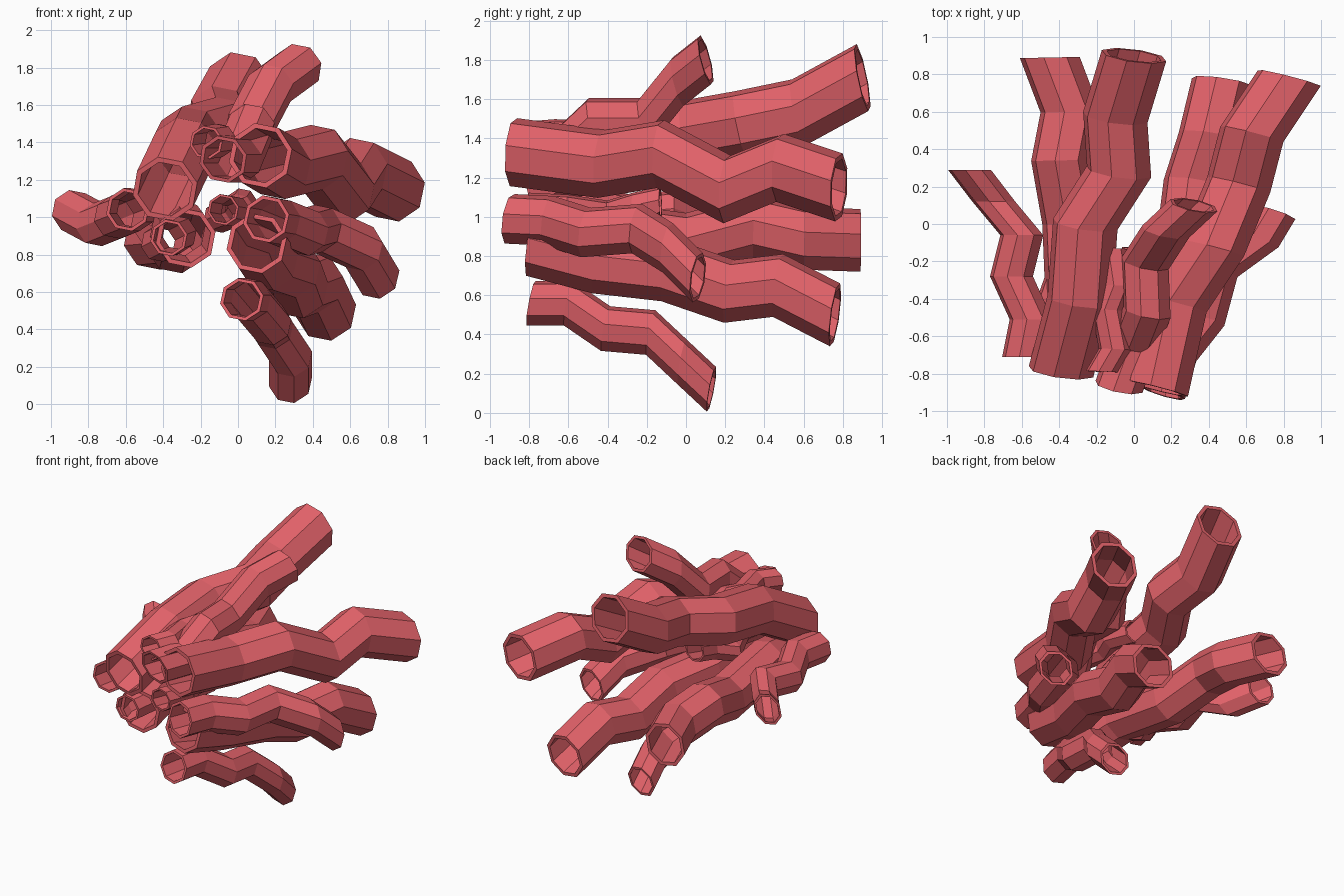
import bpy, bmesh, math
from mathutils import Vector

if "Cube" in bpy.data.objects:
    bpy.data.objects.remove(bpy.data.objects["Cube"])

SIDES = 8
mat = bpy.data.materials.new("tube_red")
mat.diffuse_color = (0.75, 0.12, 0.14, 1)
mat.use_nodes = True
mat.node_tree.nodes["Principled BSDF"].inputs["Base Color"].default_value = mat.diffuse_color


def tube(name, radius, path, lean=0.6, wall=0.16):
    """Hollow, open-ended octagonal tube; all its rings share one facing direction."""
    pts = [Vector(p) for p in path]
    d = pts[-1] - pts[0]
    t = Vector((d.x * lean, d.y, d.z * lean)).normalized()
    side = t.cross(Vector((0, 0, 1))).normalized()
    up = side.cross(t)
    bm = bmesh.new()
    outer, inner = [], []
    for p in pts:
        for rings, r in ((outer, radius), (inner, radius * (1 - wall))):
            ring = []
            for k in range(SIDES):
                a = math.tau * (k + 0.25) / SIDES
                ring.append(bm.verts.new(p + r * (math.cos(a) * side + math.sin(a) * up)))
            rings.append(ring)
    # skin outside, far rim, inside and near rim as one closed loop of rings
    loop = outer + inner[::-1]
    for a, b in zip(loop, loop[1:] + loop[:1]):
        for k in range(SIDES):
            n = (k + 1) % SIDES
            bm.faces.new((a[k], a[n], b[n], b[k]))
    bmesh.ops.recalc_face_normals(bm, faces=bm.faces)
    mesh = bpy.data.meshes.new(name)
    bm.to_mesh(mesh)
    bm.free()
    mesh.materials.append(mat)
    obj = bpy.data.objects.new(name, mesh)
    bpy.context.collection.objects.link(obj)


# large tubes
tube("upper_right_tube", 0.177, [(.12, -.88, 1.33), (.22, -.43, 1.27), (.42, -.13, 1.32),
                                (.56, .21, 1.14), (.63, .48, 1.25), (.83, .78, 1.15)])
tube("upper_back_tube", 0.178, [(-.39, -.79, 1.15), (-.29, -.41, 1.36), (-.26, 0, 1.42),
                               (-.08, .28, 1.47), (-.1, .57, 1.53), (0, .9, 1.71)])
tube("left_back_tube", 0.163, [(-.28, -.76, .89), (-.31, -.5, .93), (-.33, 0, .86),
                              (-.39, .34, .95), (-.34, .6, .89), (-.45, .89, .88)], 0.2)
tube("lower_right_tube", 0.165, [(.1, -.79, .86), (.16, -.45, .77), (.28, -.1, .73),
                                (.32, .22, .62), (.4, .47, .65), (.47, .76, .5)])
# medium tubes
tube("top_tube", 0.132, [(-.08, -.87, 1.31), (0, -.65, 1.31), (.07, -.47, 1.48),
                         (.06, -.21, 1.48), (.17, -.04, 1.69), (.32, .1, 1.8)], 0.5)
tube("right_tube", 0.13, [(.15, -.9, .99), (.21, -.7, .98), (.36, -.51, .92),
                          (.43, -.25, .94), (.65, -.09, .84), (.74, .06, .69)], 0.5)
tube("bottom_tube", 0.118, [(.02, -.79, .56), (.06, -.6, .56), (.17, -.41, .43),
                            (.18, -.18, .41), (.28, -.02, .26), (.28, .13, .12)], 0.4)
tube("left_tube", 0.117, [(-.59, -.71, 1.04), (-.55, -.51, 1.04), (-.655, -.28, 1.0),
                          (-.6, -.06, 1.02), (-.75, .12, .96), (-.88, .29, 1.03)], 0)
# small tubes
tube("small_upper_tube", 0.09, [(-.17, -.79, 1.4), (-.1, -.67, 1.41), (-.14, -.46, 1.4),
                                (-.09, -.33, 1.41), (-.12, -.13, 1.38)])
tube("small_middle_tube", 0.085, [(-.08, -.8, 1.04), (-.02, -.6, 1.03), (-.1, -.4, 1.0),
                                  (0, -.27, 1.04), (.02, -.13, 1.07)])
tube("small_left_tube", 0.1, [(-.37, -.78, .89), (-.32, -.6, .91), (-.42, -.4, .86),
                              (-.35, -.2, .89)])
